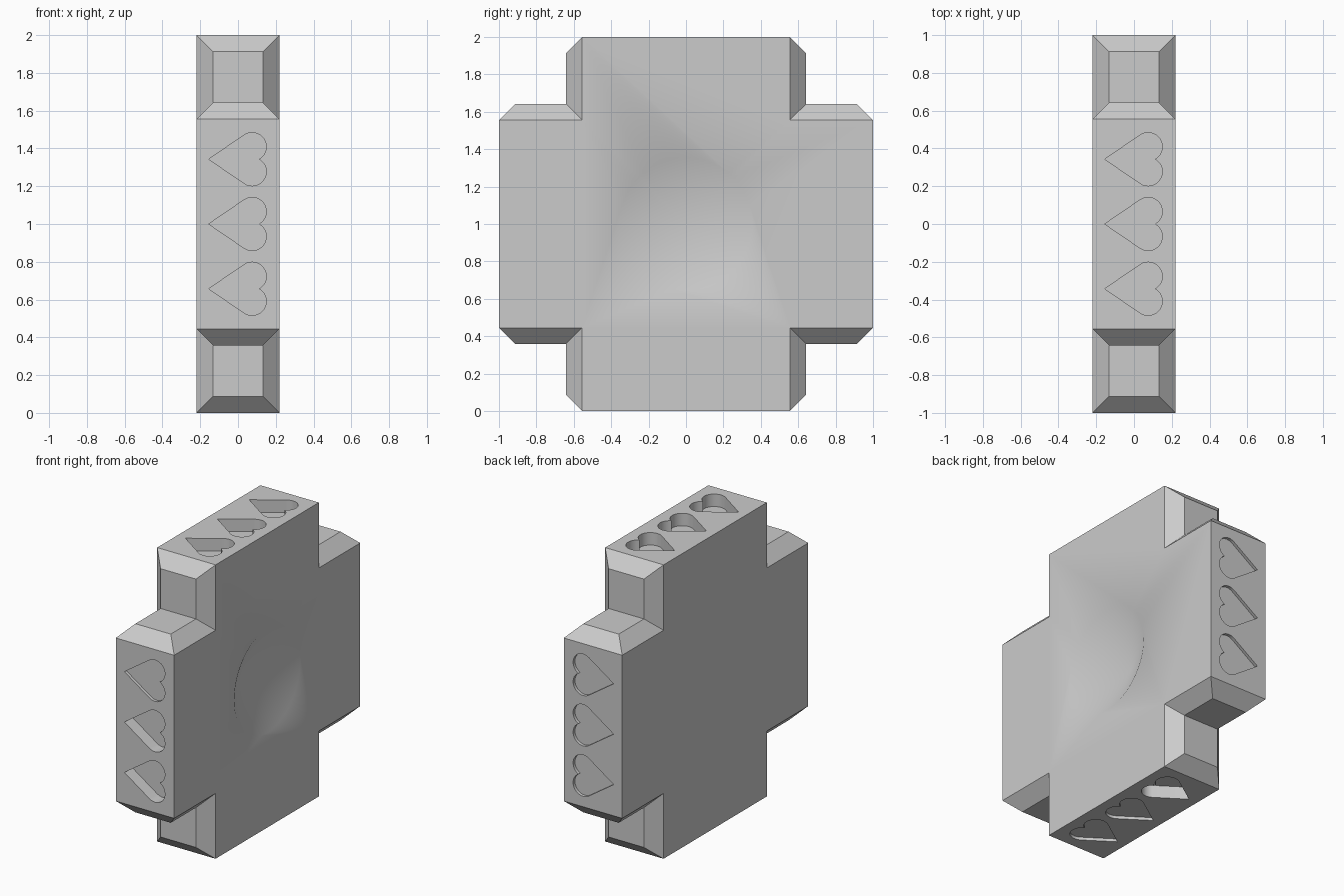
import bpy, bmesh, math
from mathutils import Matrix, Vector

HALF_THICK = 0.22   # half thickness of the plate
ARM = 0.555         # half width of each arm
PAD = 0.087         # inset and height of the raised pads
DEEP, SHALLOW = 0.085, 0.02

cube = bpy.data.objects.get("Cube")
if cube:
    bpy.data.objects.remove(cube, do_unlink=True)

grey = bpy.data.materials.new("light_grey")
grey.use_nodes = True
colour = (0.6, 0.6, 0.6, 1)
grey.diffuse_color = colour
grey.node_tree.nodes["Principled BSDF"].inputs["Base Color"].default_value = colour


def prism(bm, outline, offset):
    """Extrude a closed outline of 3D points along an offset."""
    face = bm.faces.new([bm.verts.new(p) for p in outline])
    moved = bmesh.ops.extrude_face_region(bm, geom=[face])["geom"]
    verts = [v for v in moved if isinstance(v, bmesh.types.BMVert)]
    bmesh.ops.translate(bm, verts=verts, vec=offset)
    bmesh.ops.recalc_face_normals(bm, faces=bm.faces)


def finish(bm, name):
    mesh = bpy.data.meshes.new(name)
    bm.to_mesh(mesh)
    bm.free()
    mesh.materials.append(grey)
    obj = bpy.data.objects.new(name, mesh)
    obj.location.z = 1
    bpy.context.collection.objects.link(obj)
    return obj


# Cross-shaped plate
bm = bmesh.new()
corner = [(1, -ARM), (1, ARM), (ARM, ARM)]
outline = []
for k in range(4):
    turn = Matrix.Rotation(k * math.pi / 2, 3, 'X')
    outline += [turn @ Vector((-HALF_THICK, y, z)) for y, z in corner]
prism(bm, outline, (2 * HALF_THICK, 0, 0))

# Bevelled pads on the eight notch walls, mitred where two meet
walls = []
for f in bm.faces:
    c = f.calc_center_median()
    if abs(c.x) < 0.01 and min(abs(c.y), abs(c.z)) > 0.1:
        walls.append(f)
bmesh.ops.inset_individual(bm, faces=walls, thickness=PAD, depth=PAD,
                           use_even_offset=True)
mitre = []
for f in bm.faces:
    c = f.calc_center_median()
    if abs(c.x) < 0.01 and abs(abs(c.y) - abs(c.z)) < 0.005 and abs(c.y) > 0.1:
        mitre.append(f)
bmesh.ops.delete(bm, geom=mitre, context='FACES')
bmesh.ops.remove_doubles(bm, verts=bm.verts, dist=0.002)
bmesh.ops.recalc_face_normals(bm, faces=bm.faces)
body = finish(bm, "cross_body")

# Heart outline: two lobes and a tip pointing to -x
tip, lobe_x, lobe_z, radius = -0.155, 0.075, 0.066, 0.075
dx = lobe_x - tip
tangent = (math.atan2(lobe_z, dx) + math.asin(radius / math.hypot(dx, lobe_z))
           + math.pi / 2)
notch = -math.asin(lobe_z / radius)
STEPS = 16
lobe = []
for i in range(STEPS + 1):
    a = notch + (tangent - notch) * i / STEPS
    lobe.append((lobe_x + radius * math.cos(a), lobe_z + radius * math.sin(a)))
heart = lobe + [(tip, 0)] + [(x, -z) for x, z in reversed(lobe[1:])]

# Heart recesses: three per arm end, with a different number cut deep
cutter_bm = bmesh.new()
for turns, deep_count in ((0, 2), (-1, 3), (2, 0), (1, 1)):
    turn = Matrix.Rotation(turns * math.pi / 2, 3, 'X')
    for i in range(3):
        depth = DEEP if i < deep_count else SHALLOW
        shape = [turn @ Vector((x, -1.05, z + (i - 1) * 0.343)) for x, z in heart]
        prism(cutter_bm, shape, turn @ Vector((0, 0.05 + depth, 0)))

# Conical dimple in the left face
dimple_r, dimple_d, extra = 0.355, 0.192, 0.03
length = dimple_d + extra
place = (Matrix.Translation((HALF_THICK + extra - length / 2, 0, 0))
         @ Matrix.Rotation(-math.pi / 2, 4, 'Y'))
bmesh.ops.create_cone(cutter_bm, cap_ends=True, segments=64,
                      radius1=dimple_r * length / dimple_d, radius2=0,
                      depth=length, matrix=place)
bmesh.ops.remove_doubles(cutter_bm, verts=cutter_bm.verts, dist=0.0001)
bmesh.ops.recalc_face_normals(cutter_bm, faces=cutter_bm.faces)
cutter = finish(cutter_bm, "recess_cutter")
cutter.hide_render = True

# Cut the recesses and shade
cut = body.modifiers.new("recesses", 'BOOLEAN')
cut.operation = 'DIFFERENCE'
cut.solver = 'EXACT'
cut.object = cutter
bpy.ops.object.select_all(action='DESELECT')
body.select_set(True)
bpy.context.view_layer.objects.active = body
bpy.context.view_layer.update()
bpy.ops.object.modifier_apply(modifier=cut.name)
bpy.data.objects.remove(cutter, do_unlink=True)
bpy.ops.object.shade_smooth_by_angle(angle=math.radians(30))
